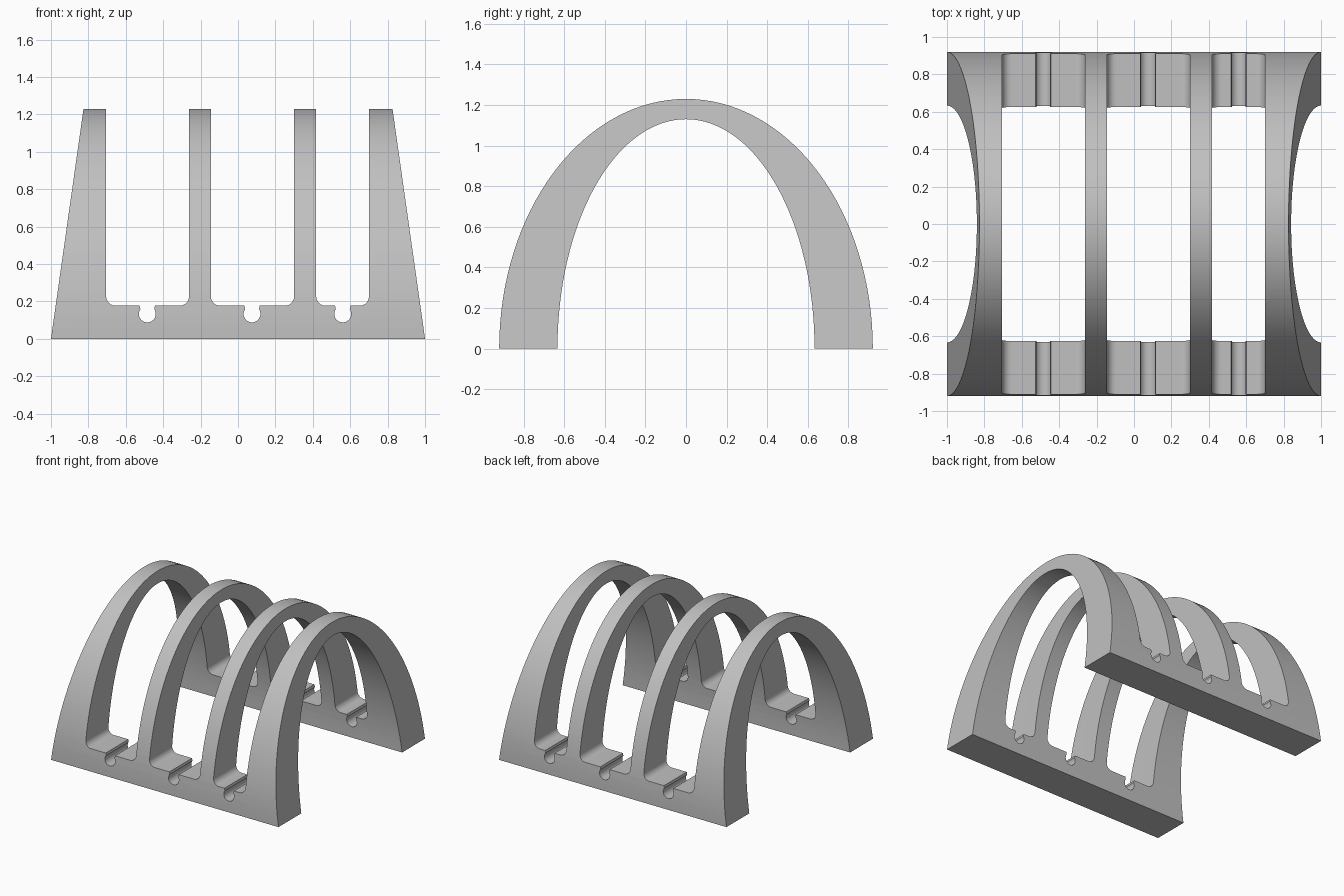
import bpy, bmesh
from math import sin, cos, pi, asin

if "Cube" in bpy.data.objects:
    bpy.data.objects.remove(bpy.data.objects["Cube"])

HEIGHT, TAPER, FLOOR = 1.23, 0.174, 0.177
SEGMENTS = 64

grey = bpy.data.materials.new("light_grey")
grey.use_nodes = True
colour = (0.53, 0.53, 0.53, 1)
grey.diffuse_color = colour
grey.node_tree.nodes["Principled BSDF"].inputs["Base Color"].default_value = colour


def finish(bm, name):
    bmesh.ops.recalc_face_normals(bm, faces=bm.faces)
    mesh = bpy.data.meshes.new(name)
    bm.to_mesh(mesh)
    bm.free()
    mesh.materials.append(grey)
    obj = bpy.data.objects.new(name, mesh)
    bpy.context.collection.objects.link(obj)
    return obj


def arc(cx, cz, r, start, end, steps):
    angles = [start + (end - start) * i / steps for i in range(steps + 1)]
    return [(cx + r * cos(a), cz + r * sin(a)) for a in angles]


# Vaulted body: elliptical arch with end faces leaning inward
def make_body():
    bm = bmesh.new()

    def point(side, width, height, i):
        a = pi * i / SEGMENTS
        z = max(0, height * sin(a))
        return bm.verts.new((side * (1 - TAPER * z / HEIGHT), width * cos(a), z))

    rings = []
    for i in range(SEGMENTS + 1):
        rings.append([point(-1, 0.92, HEIGHT, i), point(1, 0.92, HEIGHT, i),
                      point(1, 0.633, 1.13, i), point(-1, 0.633, 1.13, i)])
    for a, b in zip(rings, rings[1:]):
        for k in range(4):
            n = (k + 1) % 4
            bm.faces.new((a[k], a[n], b[n], b[k]))
    bm.faces.new(rings[0])
    bm.faces.new(rings[-1])
    return finish(bm, "arched_rack")


# Slot cutter: rounded floor corners and a keyhole notch in the floor
def make_slot(x0, x1, notch):
    r, hole, neck = 0.05, 0.045, 0.037
    lip = asin(neck / hole)
    profile = [(x0, 1.5)]
    profile += arc(x0 + r, FLOOR + r, r, pi, 1.5 * pi, 8)
    profile += [(notch - 0.041, FLOOR)]
    profile += arc(notch, 0.133, hole, pi / 2 + lip, 2.5 * pi - lip, 24)
    profile += [(notch + 0.041, FLOOR)]
    profile += arc(x1 - r, FLOOR + r, r, 1.5 * pi, 2 * pi, 8)
    profile += [(x1, 1.5)]
    bm = bmesh.new()
    face = bm.faces.new([bm.verts.new((x, -1.2, z)) for x, z in profile])
    moved = bmesh.ops.extrude_face_region(bm, geom=[face])["geom"]
    verts = [v for v in moved if isinstance(v, bmesh.types.BMVert)]
    bmesh.ops.translate(bm, verts=verts, vec=(0, 2.4, 0))
    cutter = finish(bm, "slot_cutter")
    cutter.hide_render = True
    return cutter


rack = make_body()
bpy.ops.object.select_all(action='DESELECT')
bpy.context.view_layer.objects.active = rack
rack.select_set(True)

# Cut the three slots, leaving four ribs joined by two foot rails
for slot in ((-0.705, -0.262, -0.485), (-0.145, 0.30, 0.075), (0.418, 0.70, 0.56)):
    cutter = make_slot(*slot)
    mod = rack.modifiers.new("slot", 'BOOLEAN')
    mod.operation = 'DIFFERENCE'
    mod.solver = 'EXACT'
    mod.object = cutter
    bpy.ops.object.modifier_apply(modifier=mod.name)
    bpy.data.objects.remove(cutter)

bpy.ops.object.shade_smooth_by_angle(angle=pi / 6)
